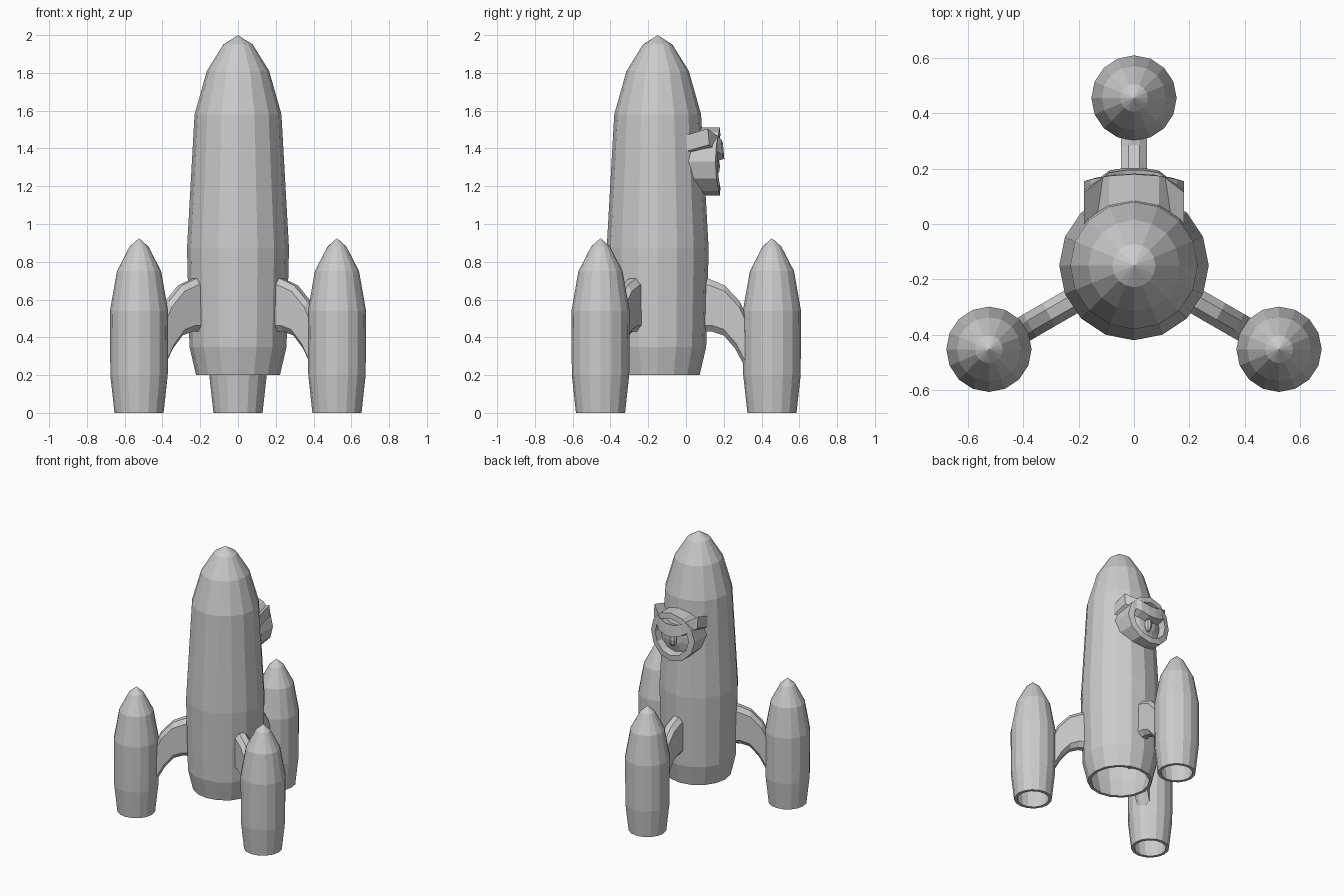
import bpy, bmesh
from math import sin, cos, pi, radians
from mathutils import Matrix, Vector

if "Cube" in bpy.data.objects:
    bpy.data.objects.remove(bpy.data.objects["Cube"])


def finish(name, bm, matrix=Matrix.Identity(4)):
    bmesh.ops.remove_doubles(bm, verts=bm.verts, dist=1e-5)
    bmesh.ops.recalc_face_normals(bm, faces=bm.faces)
    bm.transform(matrix)
    mesh = bpy.data.meshes.new(name)
    bm.to_mesh(mesh)
    bm.free()
    obj = bpy.data.objects.new(name, mesh)
    bpy.context.collection.objects.link(obj)
    return obj


def loft(bm, loops, caps=False):
    """Join successive closed loops of points with quads."""
    rings = [[bm.verts.new(p) for p in loop] for loop in loops]
    n = len(rings[0])
    for a, b in zip(rings, rings[1:]):
        for i in range(n):
            j = (i + 1) % n
            bm.faces.new((a[i], a[j], b[j], b[i]))
    if caps:
        bm.faces.new(rings[0])
        bm.faces.new(rings[-1])


def hull(name, profile, location, wall=0.022, sides=16):
    """Hollow turned shell, open at the bottom, with a rim."""
    inner = [(max(r - wall, 0), z - (wall if r < 0.1 else 0)) for r, z in profile]
    bm = bmesh.new()
    loft(bm, [[(r * cos(2 * pi * i / sides), r * sin(2 * pi * i / sides), z)
               for i in range(sides)] for r, z in inner[::-1] + profile])
    return finish(name, bm, Matrix.Translation(location))


centre = Vector((0, -0.15, 0))

# Main fuselage
hull("fuselage", [(0.222, 0.20), (0.257, 0.35), (0.27, 0.87), (0.23, 1.58),
                  (0.165, 1.81), (0.078, 1.95), (0, 2.0)], centre)

# Three booster pods with arched struts
pod_profile = [(0.13, 0), (0.152, 0.20), (0.154, 0.54), (0.117, 0.75),
               (0.05, 0.88), (0, 0.925)]
# Strut stations: radius and height of the lower and upper edge
strut = [((0.22, 0.43), (0.22, 0.715)), ((0.29, 0.43), (0.27, 0.71)),
         ((0.35, 0.41), (0.355, 0.675)), ((0.41, 0.34), (0.435, 0.59)),
         ((0.48, 0.21), (0.48, 0.49))]
for k, name in enumerate(("rear", "left", "right")):
    angle = radians(90 + 120 * k)
    hull(name + "_pod", pod_profile,
         centre + 0.605 * Vector((cos(angle), sin(angle), 0)))
    bm = bmesh.new()
    loops = []
    for low, high in strut:
        low, high = Vector((low[0], 0, low[1])), Vector((high[0], 0, high[1]))
        loops.append([low.lerp(high, t) + Vector((0, w, 0)) for w, t in
                      ((-0.02, 0), (0.02, 0), (0.047, 0.12), (0.047, 0.88),
                       (0.02, 1), (-0.02, 1), (-0.047, 0.88), (-0.047, 0.12))])
    loft(bm, loops, caps=True)
    finish(name + "_strut", bm,
           Matrix.Translation(centre) @ Matrix.Rotation(angle, 4, 'Z'))

# Eye socket: curved ring with a recessed eyeball (radius, depth, sideways bend)
bm = bmesh.new()
loft(bm, [[(r * cos(pi * i / 6), y - bend * cos(pi * i / 6) ** 2,
            1.33 + r * sin(pi * i / 6)) for i in range(12)]
          for r, y, bend in ((0.18, 0.08, 0.08), (0.18, 0.18, 0.025),
                             (0.138, 0.182, 0.015), (0.13, 0.125, 0.01),
                             (0.07, 0.145, 0.003), (0, 0.15, 0))])
finish("eye_socket", bm)

# Slit pupil
bm = bmesh.new()
bmesh.ops.create_uvsphere(bm, u_segments=8, v_segments=6, radius=1)
finish("pupil", bm, Matrix.Translation((0, 0.15, 1.305))
       @ Matrix.Diagonal((0.028, 0.03, 0.055, 1)))

# Scowling brow: stations of x, front y, front top z, back y, back top z
half = [(0.18, 0.115, 1.505, 0.0, 1.47), (0.09, 0.185, 1.45, 0.05, 1.415),
        (0.03, 0.195, 1.43, 0.06, 1.39)]
stations = half + [(-s[0],) + s[1:] for s in half[::-1]]
bm = bmesh.new()
loft(bm, [[(x, yb, zb), (x, yf, zf), (x, yf + 0.008, zf - 0.085), (x, yb, zb - 0.085)]
          for x, yf, zf, yb, zb in stations], caps=True)
finish("brow", bm)
